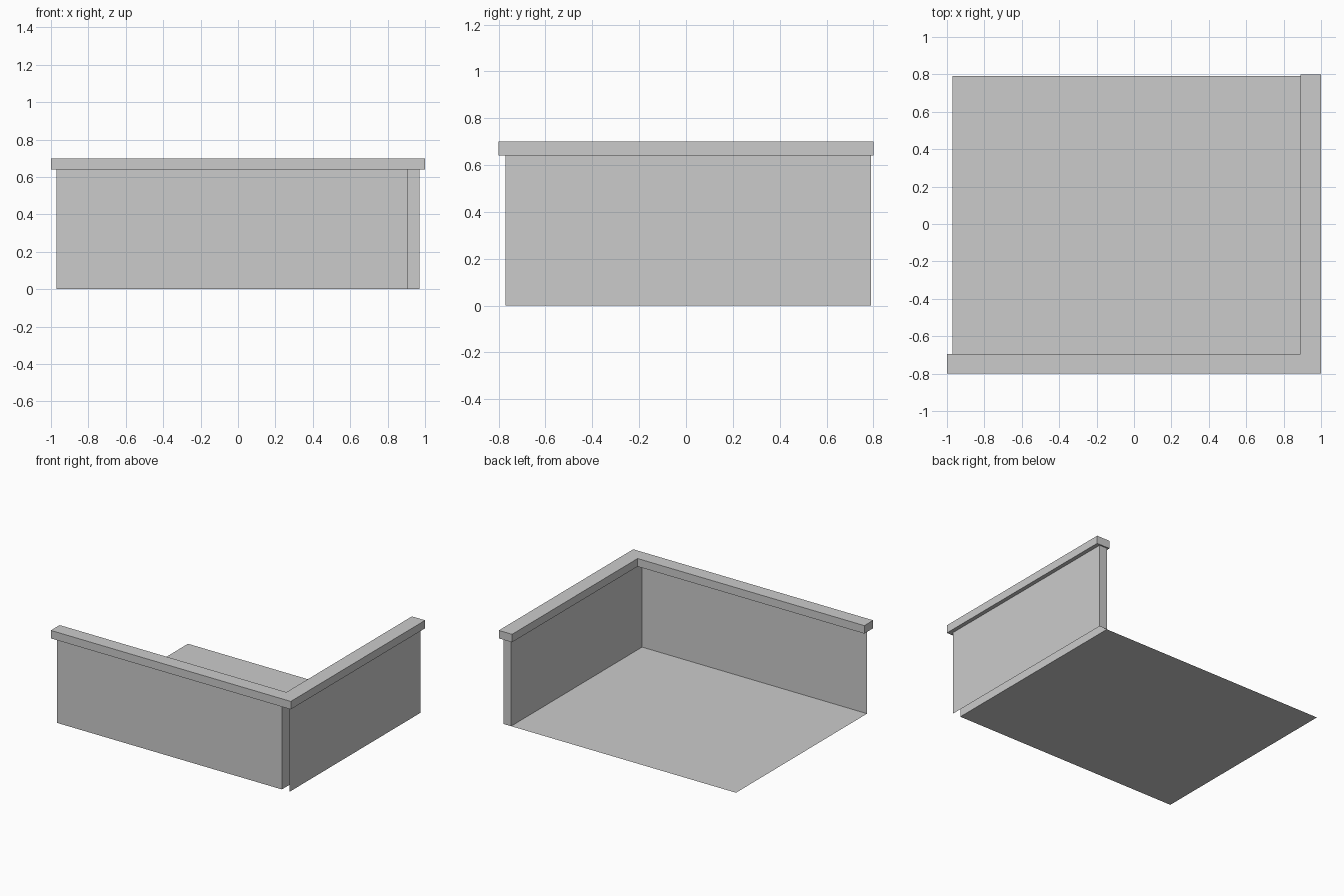
import bpy
import bmesh

cube = bpy.data.objects.get("Cube")
if cube:
    bpy.data.objects.remove(cube, do_unlink=True)

GREY = (0.6, 0.6, 0.6, 1)
stone = bpy.data.materials.new("plain grey")
stone.use_nodes = True
stone.diffuse_color = GREY
stone.node_tree.nodes["Principled BSDF"].inputs["Base Color"].default_value = GREY

LEFT, RIGHT, INNER = -0.97, 0.97, 0.905
FRONT, BACK = -0.77, 0.79
WALL_TOP, CAP_TOP = 0.64, 0.7


def sweep(name, points, z, height=0, fill=False):
    """Raise a plan outline: an open path makes a wall, a filled one a slab."""
    bm = bmesh.new()
    verts = [bm.verts.new((x, y, z)) for x, y in points]
    if fill:
        geom = [bm.faces.new(verts)]
    else:
        geom = [bm.edges.new(pair) for pair in zip(verts, verts[1:])]
    if height:
        result = bmesh.ops.extrude_face_region(bm, geom=geom, use_keep_orig=True) if fill \
            else bmesh.ops.extrude_edge_only(bm, edges=geom)
        raised = [v for v in result["geom"] if isinstance(v, bmesh.types.BMVert)]
        bmesh.ops.translate(bm, verts=raised, vec=(0, 0, height))
        bmesh.ops.recalc_face_normals(bm, faces=bm.faces)
    mesh = bpy.data.meshes.new(name)
    bm.to_mesh(mesh)
    bm.free()
    mesh.materials.append(stone)
    obj = bpy.data.objects.new(name, mesh)
    bpy.context.collection.objects.link(obj)
    return obj


# Floor sheet
sweep("floor", [(LEFT, FRONT), (INNER, FRONT), (INNER, BACK), (LEFT, BACK)], 0, fill=True)

# Thin front wall, and a hollow side wall open at its front end and underside
sweep("front_wall", [(LEFT, FRONT), (INNER, FRONT)], 0, WALL_TOP)
sweep("side_wall", [(RIGHT, FRONT), (RIGHT, BACK), (INNER, BACK), (INNER, FRONT)], 0, WALL_TOP)

# L-shaped coping over both walls
sweep("coping", [(-1, -0.8), (1, -0.8), (1, 0.8), (0.89, 0.8), (0.89, -0.695), (-1, -0.695)],
      WALL_TOP, CAP_TOP - WALL_TOP, fill=True)
